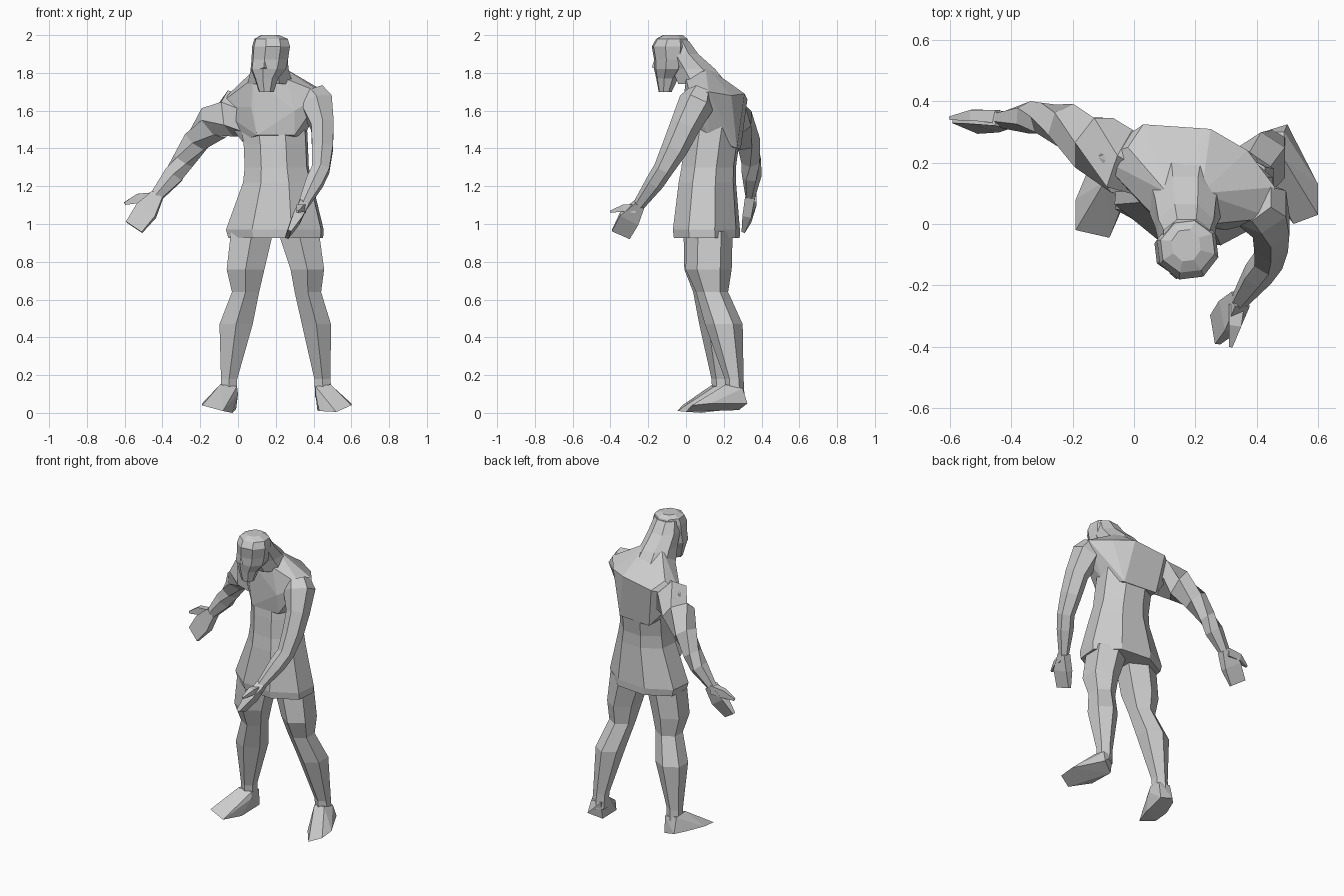
import bpy, bmesh, math
from mathutils import Vector


def finish(name, bm):
    bmesh.ops.recalc_face_normals(bm, faces=bm.faces)
    me = bpy.data.meshes.new(name)
    bm.to_mesh(me)
    bm.free()
    ob = bpy.data.objects.new(name, me)
    bpy.context.collection.objects.link(ob)


def loft(name, stations, n=6, ref=(1, 0, 0), axis=None):
    """Skin sections (x, y, z, half_a, half_b); a follows ref, plane is normal to the path or axis."""
    bm = bmesh.new()
    pts = [Vector(s[:3]) for s in stations]
    ang = [2 * math.pi * (i + 0.5) / n for i in range(n)]
    cm = max(math.cos(t) for t in ang)
    sm = max(math.sin(t) for t in ang)
    rings = []
    for i, s in enumerate(stations):
        t = Vector(axis) if axis else pts[min(i + 1, len(pts) - 1)] - pts[max(i - 1, 0)]
        t.normalize()
        a = Vector(ref)
        a = (a - t * a.dot(t)).normalized()
        b = t.cross(a)
        rings.append([bm.verts.new(pts[i] + a * (s[3] * math.cos(k) / cm) + b * (s[4] * math.sin(k) / sm))
                      for k in ang])
    for r, q in zip(rings, rings[1:]):
        for i in range(n):
            j = (i + 1) % n
            bm.faces.new((r[i], r[j], q[j], q[i]))
    bm.faces.new(rings[0])
    bm.faces.new(rings[-1])
    finish(name, bm)


def hull(name, points):
    bm = bmesh.new()
    for p in points:
        bm.verts.new(p)
    r = bmesh.ops.convex_hull(bm, input=bm.verts)
    junk = [v for v in r["geom_interior"] if isinstance(v, bmesh.types.BMVert)]
    if junk:
        bmesh.ops.delete(bm, geom=junk, context='VERTS')
    finish(name, bm)


UP = (0, 0, 1)

# Tunic from hem to chest
loft("tunic", [(.2, .11, .925, .245, .165), (.195, .108, .97, .253, .168),
               (.21, .113, 1.22, .178, .145), (.205, .12, 1.3, .165, .138),
               (.2, .135, 1.42, .165, .14), (.19, .15, 1.52, .17, .14)], 8, (1, -.1, 0), UP)

# Broad shoulders, chest and upper back
hull("shoulders", [(-.02, .25, 1.71), (-.12, .22, 1.62), (.07, .015, 1.62), (.3, -.02, 1.6), (.45, .02, 1.69),
                   (.46, .12, 1.7), (.33, .12, 1.77), (.03, .325, 1.66), (.25, .31, 1.69), (.37, .24, 1.68),
                   (.08, .01, 1.77), (.25, 0, 1.77), (.11, .1, 1.84), (.22, .1, 1.84),
                   (.02, .13, 1.44), (.35, .12, 1.46), (.3, .27, 1.4), (.07, .29, 1.4),
                   (.1, .005, 1.47), (.3, -.005, 1.47)])

# Neck with hair running down the back, head with beard, nose
loft("neck_hair", [(.17, .09, 1.74, .12, .13), (.168, .04, 1.82, .1, .115),
                   (.17, -.02, 1.9, .09, .085), (.172, -.045, 1.97, .075, .06)], 8, axis=UP)
loft("head", [(.15, -.11, 1.7, .038, .033), (.15, -.1, 1.77, .06, .055),
              (.16, -.085, 1.82, .09, .08), (.168, -.08, 1.87, .093, .085),
              (.175, -.08, 1.94, .096, .097), (.175, -.075, 1.98, .085, .08),
              (.17, -.07, 2.0, .045, .05)], 8, (1, .12, 0), UP)
hull("nose", [(.14, -.165, 1.88), (.115, -.16, 1.82), (.16, -.16, 1.82), (.138, -.18, 1.83), (.14, -.1, 1.84)])

# Legs
loft("left_leg", [(.32, .125, .96, .108, .122), (.367, .12, .76, .089, .122), (.37, .138, .64, .07, .085),
                  (.415, .2, .47, .077, .1), (.447, .255, .18, .043, .05), (.452, .26, .08, .043, .05)], 6, axis=UP)
loft("right_leg", [(.075, .105, .96, .112, .118), (.04, .103, .76, .1, .112), (.04, .12, .64, .072, .082),
                   (-.01, .165, .47, .088, .095), (-.047, .185, .18, .043, .05), (-.05, .19, .08, .045, .05)], 6, axis=UP)

# Feet splayed outwards
hull("left_foot", [(.52, 0, .005), (.6, .03, .04), (.6, .13, .05), (.5, .325, .05), (.42, .28, .015),
                   (.43, .12, .01), (.41, .21, .1), (.41, .22, .14), (.49, .21, .15), (.49, .3, .13), (.42, .3, .13)])
hull("right_foot", [(-.08, -.045, .01), (-.19, -.02, .04), (-.19, .08, .05), (-.14, .2, .05), (-.09, .255, .04),
                    (-.01, .24, .02), (-.03, .08, 0), (0, .14, .1), (-.095, .14, .15), (-.005, .15, .14),
                    (-.005, .23, .13), (-.09, .23, .14)])

# Bent arm reaching forward (+x side)
loft("left_arm", [(.385, .075, 1.69, .07, .07), (.415, .055, 1.64, .085, .095), (.447, -.005, 1.52, .06, .08),
                  (.447, -.06, 1.4, .055, .07), (.438, -.12, 1.29, .046, .053), (.405, -.165, 1.22, .045, .05),
                  (.345, -.25, 1.1, .026, .032)], 6)
loft("left_hand", [(.348, -.245, 1.105, .028, .026), (.31, -.3, 1.03, .055, .026), (.265, -.345, .945, .052, .01)],
     4, (.2, -1, .5))
loft("left_thumb", [(.335, -.265, 1.08, .025, .022), (.33, -.33, 1.085, .02, .018), (.315, -.4, 1.065, .006, .006)], 4)

# Arm held out and back (-x side)
loft("right_arm", [(.06, .18, 1.57, .1, .1), (-.04, .205, 1.585, .11, .115), (-.13, .265, 1.535, .09, .1),
                   (-.22, .32, 1.44, .066, .075), (-.29, .345, 1.335, .052, .055), (-.34, .348, 1.26, .052, .053),
                   (-.43, .34, 1.15, .032, .028)], 6, (1, 0, .8))
loft("right_hand", [(-.425, .342, 1.155, .032, .026), (-.485, .336, 1.07, .06, .024), (-.55, .32, .983, .053, .009)],
     4, (1, 0, .6))
loft("right_thumb", [(-.44, .35, 1.14, .028, .022), (-.53, .355, 1.135, .025, .017), (-.6, .345, 1.108, .007, .006)],
     4, UP)
